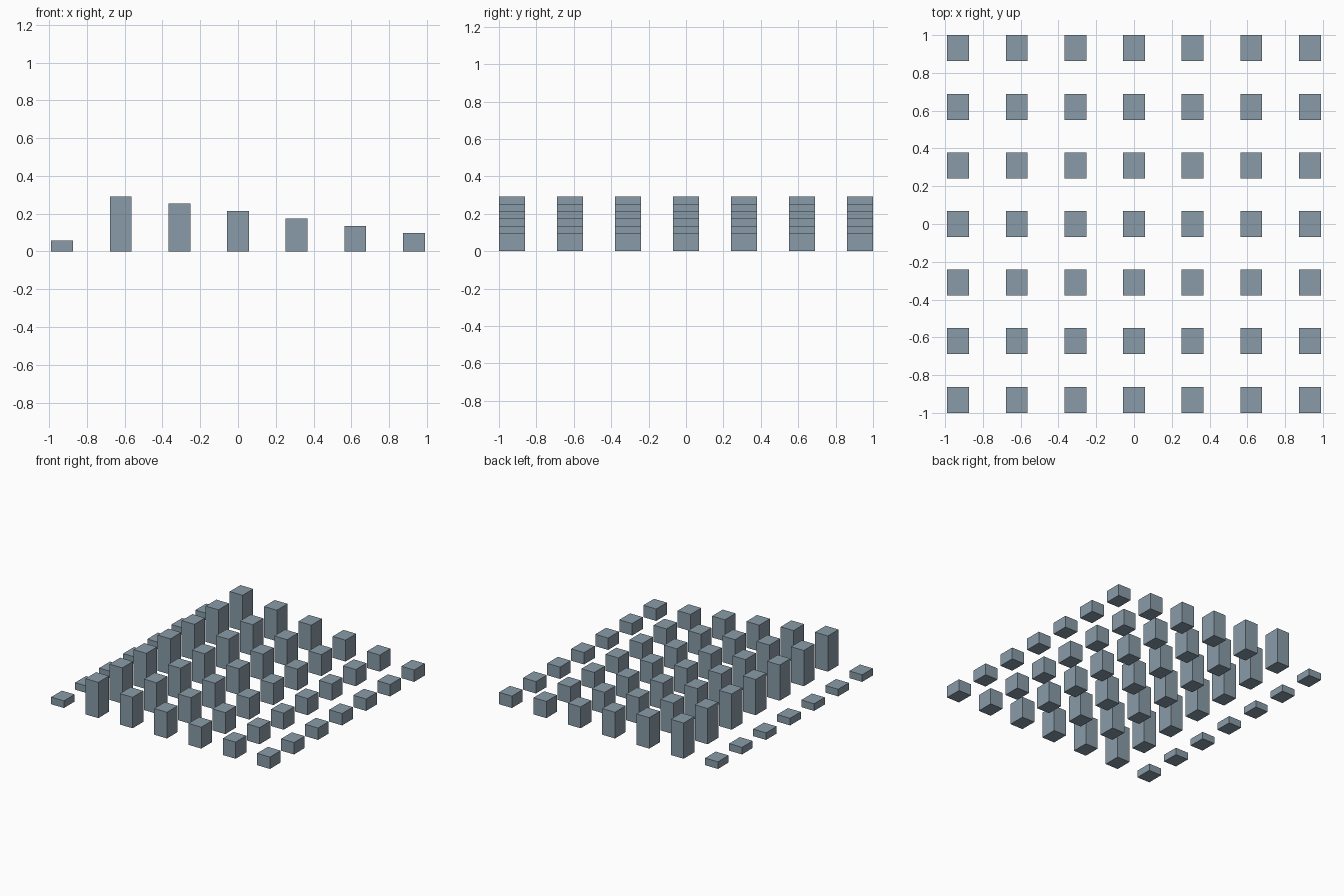
import bpy
import bmesh
from mathutils import Matrix

if "Cube" in bpy.data.objects:
    bpy.data.objects.remove(bpy.data.objects["Cube"])

PITCH = 9 / 29                 # spacing between posts in both directions
WX, WY = 0.116, 0.138          # post footprint
HEIGHTS = [0.058] + [0.292 - 0.039 * i for i in range(6)]

# Blue-grey finish shared by all posts
slate = bpy.data.materials.new("slate")
slate.diffuse_color = (0.25, 0.33, 0.39, 1)
slate.use_nodes = True
slate.node_tree.nodes["Principled BSDF"].inputs["Base Color"].default_value = slate.diffuse_color


def post_row(name, x, h):
    """A line of seven equal posts along y, standing on z = 0."""
    bm = bmesh.new()
    for j in range(-3, 4):
        m = Matrix.Translation((x, j * PITCH, h / 2)) @ Matrix.Diagonal((WX, WY, h, 1))
        bmesh.ops.create_cube(bm, size=1, matrix=m)
    me = bpy.data.meshes.new(name)
    bm.to_mesh(me)
    bm.free()
    me.materials.append(slate)
    bpy.context.collection.objects.link(bpy.data.objects.new(name, me))


# Seven rows: a low one on the left, then descending steps to the right
for i, h in enumerate(HEIGHTS):
    post_row(f"post_row_{i + 1}", (i - 3) * PITCH, h)
